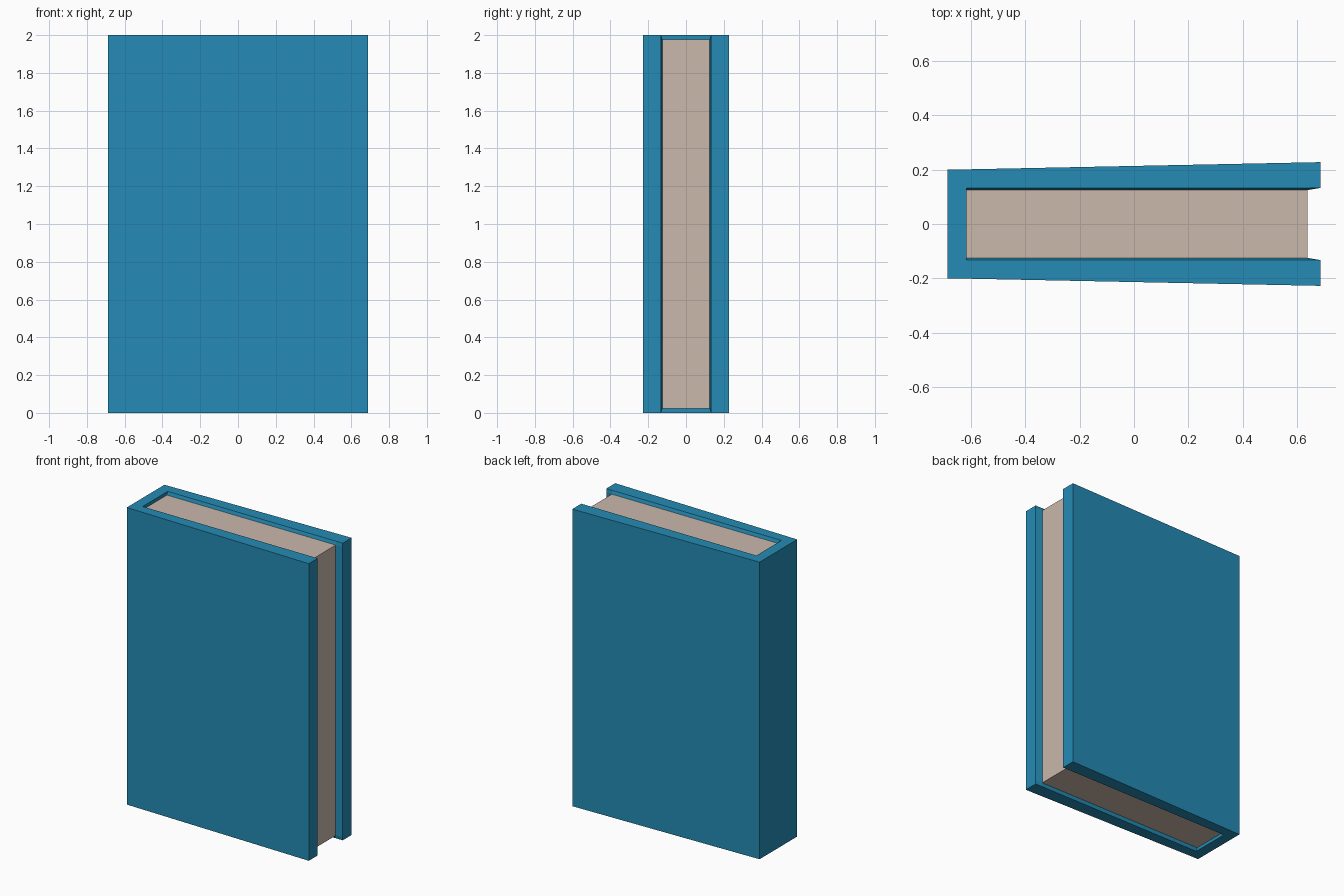
import bpy, bmesh

if "Cube" in bpy.data.objects:
    bpy.data.objects.remove(bpy.data.objects["Cube"])


def material(name, rgb):
    m = bpy.data.materials.new(name)
    m.diffuse_color = (*rgb, 1.0)
    m.use_nodes = True
    m.node_tree.nodes["Principled BSDF"].inputs["Base Color"].default_value = m.diffuse_color
    return m


def finish(name, bm, mat):
    bmesh.ops.recalc_face_normals(bm, faces=bm.faces)
    me = bpy.data.meshes.new(name)
    bm.to_mesh(me)
    bm.free()
    me.materials.append(mat)
    ob = bpy.data.objects.new(name, me)
    bpy.context.collection.objects.link(ob)
    return ob


blue = material("cover blue", (0.018, 0.258, 0.462))
cream = material("page cream", (0.591, 0.479, 0.407))

SPINE, BACK, EDGE, FORE = -0.688, -0.617, 0.64, 0.687   # x stations
WALL, FLARE = 0.125, 0.133                             # inner half-widths
DEPTH = 0.022                                          # page recess


# Cover: a U-shaped profile lofted upwards, its inner lips flaring out at the rims
def profile(inner):
    half = [(SPINE, 0.2), (FORE, 0.228), (FORE, FLARE), (EDGE, inner), (BACK, inner)]
    return half + [(x, -y) for x, y in reversed(half)]


bm = bmesh.new()
levels = [(0, FLARE), (DEPTH, WALL), (2 - DEPTH, WALL), (2, FLARE)]
rings = [[bm.verts.new((x, y, z)) for x, y in profile(w)] for z, w in levels]
n = len(rings[0])
for low, high in zip(rings, rings[1:]):
    for i in range(n):
        j = (i + 1) % n
        bm.faces.new((low[i], low[j], high[j], high[i]))
# Rims: mirrored cover edges joined by the spine edge
for r in (rings[0], rings[-1]):
    bm.faces.new((r[0], r[1], r[2], r[3], r[4]))
    bm.faces.new((r[5], r[6], r[7], r[8], r[9]))
    bm.faces.new((r[0], r[4], r[5], r[9]))
finish("cover", bm, blue)

# Page block, set back from the top, bottom and fore edge
bm = bmesh.new()
bmesh.ops.create_cube(bm, size=1)
for v in bm.verts:
    v.co.x = EDGE if v.co.x > 0 else BACK
    v.co.y *= 2 * WALL
    v.co.z = 2 - DEPTH if v.co.z > 0 else DEPTH
finish("pages", bm, cream)
